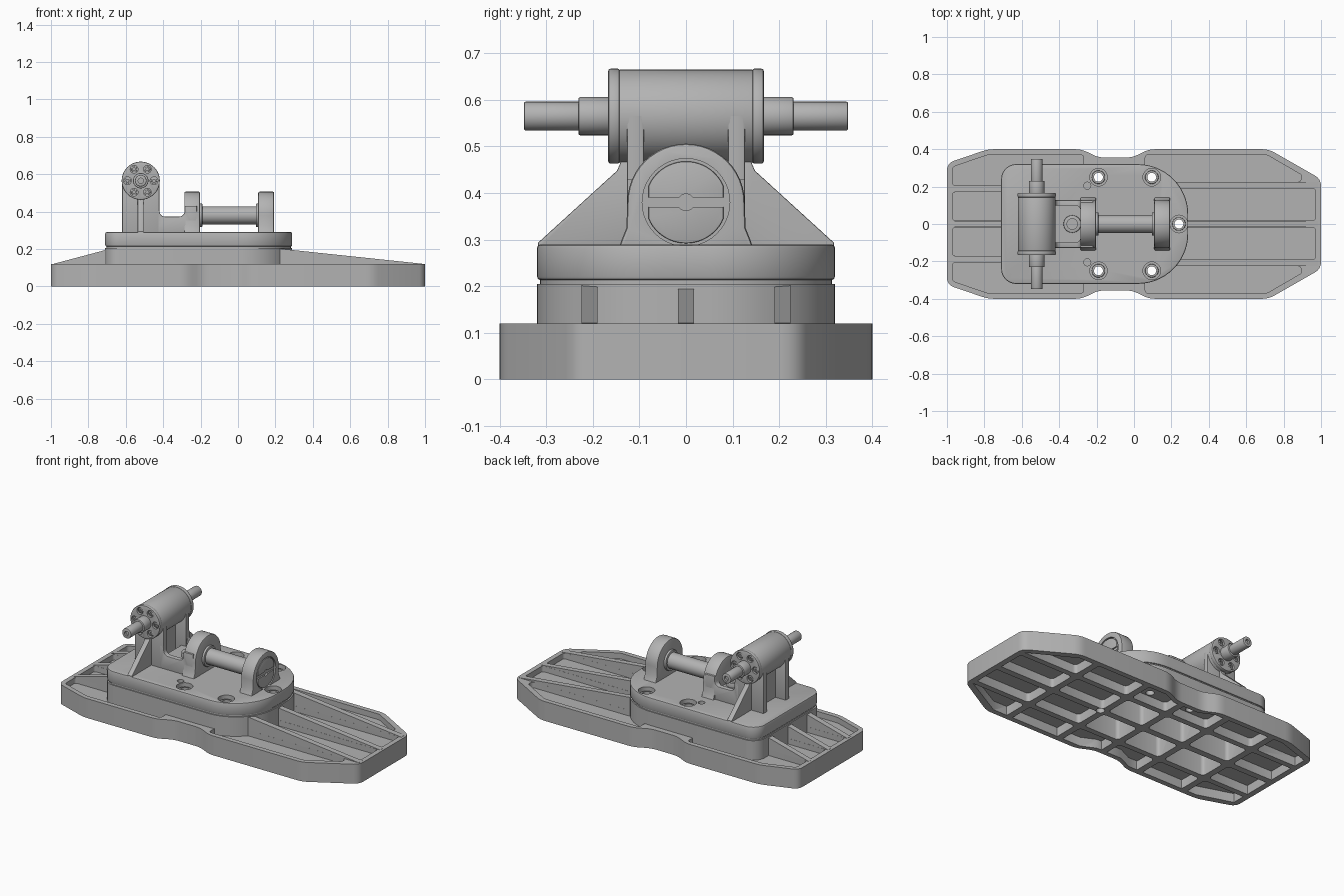
import bpy, bmesh, math
from mathutils import Vector

cube = bpy.data.objects.get("Cube")
if cube:
    bpy.data.objects.remove(cube)

metal = bpy.data.materials.new("grey metal")
metal.use_nodes = True
grey = (0.45, 0.45, 0.45, 1)
metal.diffuse_color = grey
metal.node_tree.nodes["Principled BSDF"].inputs["Base Color"].default_value = grey


def rounded(pts, r, n=6):
    """Round the corners of a polygon; r is the tangent length, 0 stays sharp."""
    out = []
    for i, p in enumerate(pts):
        p = Vector(p)
        t = r[i] if isinstance(r, list) else r
        if t == 0:
            out.append(p)
            continue
        a = (Vector(pts[i - 1]) - p).normalized()
        b = (Vector(pts[(i + 1) % len(pts)]) - p).normalized()
        half = a.angle(b) / 2
        c = p + (a + b).normalized() * (t / math.cos(half))
        u, v = p + a * t - c, p + b * t - c
        out += [c + u.normalized().slerp(v.normalized(), k / n) * u.length
                for k in range(n + 1)]
    return out


def rect(x0, x1, y0, y1):
    return [(x0, y0), (x1, y0), (x1, y1), (x0, y1)]


def circle(cx, cy, r, n=40):
    return [(cx + r * math.cos(math.tau * k / n), cy + r * math.sin(math.tau * k / n))
            for k in range(n)]


def prism(name, pts, lo, hi, axis="z", bevel=0):
    """Extrude a flat outline along an axis, with optional rounded rims."""
    place = {"x": lambda p, h: (h, p[0], p[1]),
             "y": lambda p, h: (p[0], h, p[1]),
             "z": lambda p, h: (p[0], p[1], h)}[axis]
    bm = bmesh.new()
    low = [bm.verts.new(place(p, lo)) for p in pts]
    high = [bm.verts.new(place(p, hi)) for p in pts]
    caps = [bm.faces.new(low), bm.faces.new(high)]
    for i in range(len(pts)):
        bm.faces.new((low[i - 1], low[i], high[i], high[i - 1]))
    bmesh.ops.recalc_face_normals(bm, faces=bm.faces)
    if bevel:
        edges = [e for f in caps for e in f.edges]
        bmesh.ops.bevel(bm, geom=edges, offset=bevel, segments=2, profile=0.5,
                        affect="EDGES", clamp_overlap=True)
    mesh = bpy.data.meshes.new(name)
    bm.to_mesh(mesh)
    bm.free()
    mesh.materials.append(metal)
    ob = bpy.data.objects.new(name, mesh)
    bpy.context.collection.objects.link(ob)
    return ob


def combine(ob, others, how="DIFFERENCE"):
    """Apply a boolean with each helper, then discard the helpers."""
    bpy.context.view_layer.objects.active = ob
    for other in others:
        mod = ob.modifiers.new("cut", "BOOLEAN")
        mod.operation, mod.solver, mod.object = how, "EXACT", other
        bpy.ops.object.modifier_apply(modifier=mod.name)
        bpy.data.objects.remove(other)
    return ob


def mirrored(pts):
    return [(x, -y) for x, y in pts]


# Base outline: chamfered ends and a narrow waist
upper = [(1, 0.24), (0.72, 0.4), (0.08, 0.4), (-0.01, 0.355), (-0.19, 0.355),
         (-0.28, 0.4), (-0.78, 0.4), (-1, 0.325)]
plan = upper + mirrored(upper)[::-1]
base = prism("base", rounded(plan, 0.035, 4), 0, 0.12)

# Upper pockets between the ribs
inner_right = rect(0.1, 0.97, 0.018, 0.19)
inner_left = rect(-0.97, -0.5, 0.018, 0.17)
outer_right = [(0.06, 0.225), (0.89, 0.225), (0.9, 0.26), (0.71, 0.37), (0.06, 0.37)]
outer_left = [(-0.97, 0.205), (-0.27, 0.205), (-0.27, 0.37), (-0.78, 0.37), (-0.97, 0.305)]
for shape in (inner_right, inner_left, outer_right, outer_left):
    for pts in (shape, mirrored(shape)):
        combine(base, [prism("cutter", rounded(pts, 0.015, 4), 0.085, 0.3)])

# Pedestal and sloping ribs joined to the base
deck = rounded(rect(-0.71, 0.29, -0.32, 0.32), [0.08, 0.27, 0.27, 0.08], 14)
joined = [prism("pedestal", deck, 0.05, 0.205)]
right_slope = [(0.985, 0.08), (0.985, 0.121), (0.2, 0.204), (0.2, 0.08)]
left_slope = [(-0.985, 0.08), (-0.985, 0.121), (-0.68, 0.202), (-0.68, 0.08)]
for y in (-0.2075, 0, 0.2075):
    joined.append(prism("rib", right_slope, y - 0.0172, y + 0.0172, "y"))
    y *= 0.905
    joined.append(prism("rib", left_slope, y - 0.0172, y + 0.0172, "y"))
combine(base, joined, "UNION")

# Underside cells, deeper beneath the pedestal
inset = [(x * 0.965, y * 0.92) for x, y in plan]
columns = [(-0.98, -0.69, 0.055), (-0.65, -0.37, 0.18), (-0.33, -0.08, 0.18),
           (-0.04, 0.2, 0.18), (0.24, 0.56, 0.055), (0.6, 0.98, 0.055)]
for x0, x1, depth in columns:
    for y0, y1, top in ((0.02, 0.185, depth), (0.22, 0.38, 0.055)):
        for pts in (rect(x0, x1, y0, y1), rect(x0, x1, -y1, -y0)):
            cell = prism("cutter", rounded(pts, 0.02, 3), -0.05, top)
            combine(cell, [prism("limit", inset, -0.1, 0.3)], "INTERSECT")
            combine(base, [cell])

# Deck plate above a thin shadow gap
gap = prism("deck_gap", [((x + 0.21) * 0.985 - 0.21, y * 0.98) for x, y in deck], 0.2, 0.22)
plate = prism("deck_plate", deck, 0.213, 0.29, bevel=0.008)

# Counterbored bolt holes running through plate and base
bolts = [(x, y) for x in (-0.19, 0.095) for y in (-0.25, 0.25)] + [(0.24, 0)]
for x, y in bolts:
    combine(plate, [prism("cutter", circle(x, y, 0.047, 28), 0.255, 0.4)])
    for part in (plate, gap, base):
        combine(part, [prism("cutter", circle(x, y, 0.024, 20), -0.1, 0.4)])
    ring = prism("bolt_sleeve", circle(x, y, 0.036, 24), 0.25, 0.272, bevel=0.004)
    combine(ring, [prism("cutter", circle(x, y, 0.024, 20), 0.1, 0.4)])
for y in (-0.205, 0.205):
    combine(plate, [prism("cutter", circle(-0.25, y, 0.019, 20), 0.25, 0.4)])

# Tower: barrel, two side walls and a centre web
TX, TZ = -0.52, 0.565
prism("tower_barrel", circle(TX, TZ, 0.1, 48), -0.145, 0.145, "y", 0.004)
prism("tower_web", rect(TX - 0.03, TX + 0.03, -0.1, 0.1), 0.28, 0.55)
for s in (-1, 1):
    a, b = sorted((s * 0.09, s * 0.127))
    prism("tower_wall", rect(TX - 0.1, TX + 0.1, 0.28, TZ), a, b, "y", 0.006)
    gusset = [(s * 0.11, 0.28), (s * 0.318, 0.28), (s * 0.318, 0.293),
              (s * 0.148, 0.448), (s * 0.13, 0.49), (s * 0.11, 0.49)]
    prism("gusset", gusset, TX - 0.016, TX + 0.016, "x", 0.003)
    a, b = sorted((s * 0.142, s * 0.167))
    flange = prism("flange", circle(TX, TZ, 0.102, 48), a, b, "y", 0.005)
    # Ring of six recessed screws
    for k in range(6):
        x = TX + 0.071 * math.cos(math.tau * k / 6)
        z = TZ + 0.071 * math.sin(math.tau * k / 6)
        a, b = sorted((s * 0.153, s * 0.2))
        combine(flange, [prism("cutter", circle(x, z, 0.021, 16), a, b, "y")])
        a, b = sorted((s * 0.15, s * 0.162))
        screw = prism("flange_screw", circle(x, z, 0.016, 16), a, b, "y", 0.003)
        combine(screw, [prism("cutter", circle(x, z, 0.008, 6), a - 0.006, b + 0.006, "y")])
    # Stepped trunnion pin
    a, b = sorted((s * 0.15, s * 0.231))
    prism("trunnion_collar", circle(TX, TZ, 0.041, 32), a, b, "y", 0.004)
    a, b = sorted((s * 0.2, s * 0.348))
    pin = prism("trunnion_pin", circle(TX, TZ, 0.031, 32), a, b, "y", 0.004)
    a, b = sorted((s * 0.335, s * 0.4))
    combine(pin, [prism("cutter", circle(TX, TZ, 0.014, 16), a, b, "y")])

# Saddle linking tower and first bearing, with a bolt recess
saddle_side = [(-0.45, 0.28), (-0.22, 0.28), (-0.22, 0.43), (-0.285, 0.43),
               (-0.285, 0.373), (-0.42, 0.373), (-0.42, 0.43), (-0.45, 0.43)]
saddle = prism("saddle", rounded(saddle_side, [0, 0, 0, 0, 0.03, 0.03, 0, 0]),
               -0.127, 0.127, "y", 0.004)
combine(saddle, [prism("cutter", rounded(rect(-0.5, -0.285, -0.1, 0.1), 0.03), 0.345, 0.5)])
boss = prism("saddle_boss", circle(-0.33, 0, 0.047, 28), 0.33, 0.372, bevel=0.004)
combine(boss, [prism("cutter", circle(-0.33, 0, 0.028, 20), 0.34, 0.5)])

# Pair of arched bearings carrying the shaft
SZ = 0.38
arch = [(0.126 * math.cos(math.pi * k / 24), SZ + 0.126 * math.sin(math.pi * k / 24))
        for k in range(25)]
foot = [(0.145, 0.28), (0.138, 0.3), (0.128, 0.325)]
arch = foot + arch + [(-y, z) for y, z in reversed(foot)]
prism("inner_bearing", arch, -0.287, -0.203, "x", 0.007)
bearing = prism("outer_bearing", arch, 0.108, 0.193, "x", 0.007)
combine(bearing, [prism("cutter", circle(0, SZ, 0.094, 40), 0.182, 0.3, "x")])
prism("shaft", circle(0, SZ, 0.048, 40), -0.21, 0.115, "x")
for x0, x1 in ((-0.21, -0.19), (0.095, 0.115)):
    prism("shaft_collar", circle(0, SZ, 0.062, 40), x0, x1, "x", 0.004)

# Slotted end cap with flattened sides
disc = [(max(-0.08, min(0.08, y)), z) for y, z in circle(0, SZ, 0.088, 60)]
cap = prism("end_cap", disc, 0.17, 0.192, "x", 0.003)
combine(cap, [prism("cutter", rect(-0.1, 0.1, SZ - 0.01, SZ + 0.01), 0.184, 0.3, "x"),
              prism("cutter", circle(0, SZ, 0.018, 20), 0.175, 0.3, "x")])

# Smooth curved surfaces, keep hard edges crisp
bpy.ops.object.select_all(action="DESELECT")
for ob in bpy.context.scene.objects:
    if ob.type == "MESH":
        ob.select_set(True)
        bpy.context.view_layer.objects.active = ob
bpy.ops.object.shade_smooth_by_angle(angle=math.radians(32))
